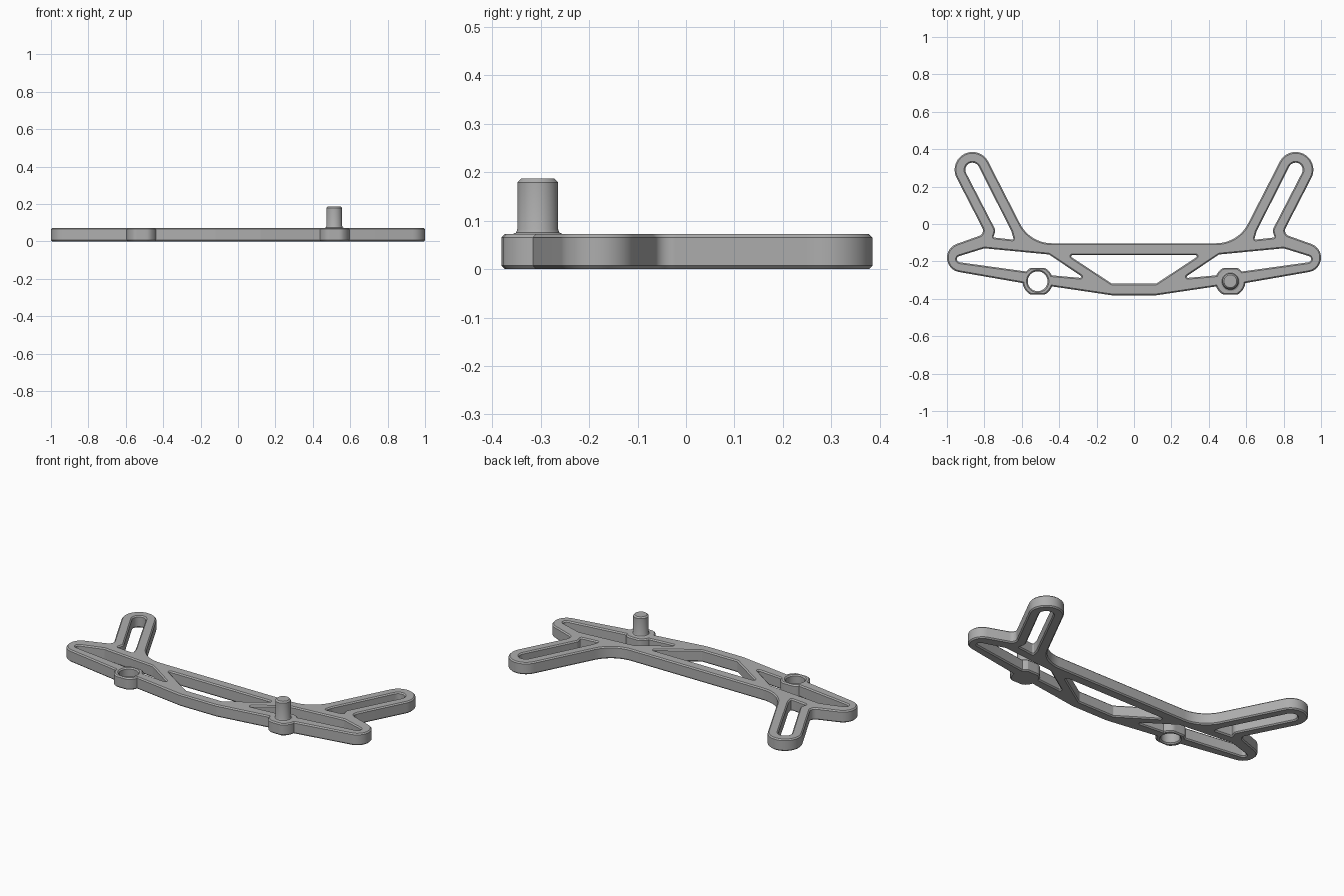
import bpy, bmesh
from math import radians, sin, cos, tan, pi
from mathutils import Vector

cube = bpy.data.objects.get("Cube")
if cube:
    bpy.data.objects.remove(cube, do_unlink=True)

THICK = 0.072
CHAMFER = 0.007
BOSS = (0.515, -0.306)      # centre of the right-hand boss
ARM_END = (0.864, 0.29)     # centre of the arm's rounded end

grey = bpy.data.materials.new("plain grey")
grey.use_nodes = True
grey.diffuse_color = (0.42, 0.42, 0.42, 1)
grey.node_tree.nodes["Principled BSDF"].inputs["Base Color"].default_value = grey.diffuse_color


def arc(centre, r, start, end, steps=16, flat=1.0):
    """Arc points in degrees; flat limits the height above and below the centre."""
    pts = []
    for i in range(steps + 1):
        a = radians(start + (end - start) * i / steps)
        dy = max(-flat, min(flat, r * sin(a)))
        pts.append((centre[0] + r * cos(a), centre[1] + dy, 0))
    return pts


def rounded(path, steps=10):
    """Closed path of (x, y, corner radius) turned into plain points."""
    pts = []
    for i, (x, y, r) in enumerate(path):
        p = Vector((x, y))
        if r == 0:
            pts.append(p)
            continue
        va = (Vector(path[i - 1][:2]) - p).normalized()
        vb = (Vector(path[(i + 1) % len(path)][:2]) - p).normalized()
        half = va.angle(vb) / 2
        c = p + (va + vb).normalized() * (r / sin(half))
        s, e = p + va * (r / tan(half)) - c, p + vb * (r / tan(half)) - c
        pts += [c + s.lerp(e, k / steps).normalized() * r for k in range(steps + 1)]
    return pts


def mirrored(path):
    return [(-x, y, r) for x, y, r in reversed(path)]


def finish(name, mesh):
    bm = bmesh.new()
    bm.from_mesh(mesh)
    bmesh.ops.remove_doubles(bm, verts=bm.verts, dist=0.0002)
    bmesh.ops.recalc_face_normals(bm, faces=bm.faces)
    bm.to_mesh(mesh)
    bm.free()
    mesh.materials.clear()
    mesh.materials.append(grey)
    ob = bpy.data.objects.new(name, mesh)
    bpy.context.collection.objects.link(ob)
    bpy.ops.object.select_all(action='DESELECT')
    ob.select_set(True)
    bpy.context.view_layer.objects.active = ob
    bpy.ops.object.shade_smooth_by_angle(angle=radians(28))
    return ob


def plate(name, loops):
    """Chamfered flat plate from an outline and its windows."""
    cu = bpy.data.curves.new(name + " outline", 'CURVE')
    cu.dimensions = '2D'
    cu.fill_mode = 'BOTH'
    cu.extrude = THICK / 2 - CHAMFER
    cu.bevel_depth = CHAMFER
    cu.bevel_resolution = 0
    cu.offset = -CHAMFER
    for path in loops:
        pts = rounded(path)
        sp = cu.splines.new('POLY')
        sp.points.add(len(pts) - 1)
        for q, p in zip(sp.points, pts):
            q.co = (p.x, p.y, 0, 1)
        sp.use_cyclic_u = True
    tmp = bpy.data.objects.new("outline helper", cu)
    bpy.context.collection.objects.link(tmp)
    deps = bpy.context.evaluated_depsgraph_get()
    mesh = bpy.data.meshes.new_from_object(tmp.evaluated_get(deps))
    bpy.data.objects.remove(tmp, do_unlink=True)
    ob = finish(name, mesh)
    ob.location.z = THICK / 2
    return ob


def lathe(name, profile, centre):
    """Turned part from (radius, z) points."""
    bm = bmesh.new()
    vs = [bm.verts.new((r, 0, z)) for r, z in profile]
    es = [bm.edges.new(pair) for pair in zip(vs, vs[1:])]
    bmesh.ops.spin(bm, geom=vs + es, axis=(0, 0, 1), cent=(0, 0, 0),
                   angle=2 * pi, steps=40)
    mesh = bpy.data.meshes.new(name)
    bm.to_mesh(mesh)
    bm.free()
    ob = finish(name, mesh)
    ob.location = (*centre, 0)
    return ob


# Right half of the outer outline, from front centre round to back centre
half = [(0.12, -0.381, 0.03)]
half += arc(BOSS, 0.081, 200, 353, flat=0.072)
half += arc((0.922, -0.18), 0.078, -80, 70)
half += [(0.795, -0.052, 0.03)]
half += arc(ARM_END, 0.095, -27, 153, 24)
half += [(0.556, -0.103, 0.19)]
outline = half + mirrored(half)

# Window between the wing bars, notched by the boss
wing = [(0.455, -0.163, 0.012), (0.265, -0.29, 0.006)]
wing += arc(BOSS, 0.081, 157, 40, flat=0.072)
wing += arc((0.93, -0.188), 0.017, -80, 70, 8)
wing += [(0.80, -0.13, 0.02)]

# Slot along the arm, flaring at its foot
slot = arc(ARM_END, 0.038, -27, 153, 12)
slot += [(0.655, -0.04, 0.03), (0.643, -0.084, 0.006),
         (0.752, -0.072, 0.006), (0.74, -0.033, 0.03)]

# Central trapezoid window
centre = [(0.12, -0.318, 0.01), (0.35, -0.167, 0.006)]
centre += mirrored(centre)

# Round socket through the left boss
socket = arc((-BOSS[0], BOSS[1]), 0.053, 0, 351, 39)

plate("bracket_frame", [outline, wing, mirrored(wing), slot, mirrored(slot), centre, socket])

# Upright pin on the other boss, with a small fillet at its foot
lathe("locating_pin", [(0, THICK - 0.01), (0.052, THICK - 0.01), (0.052, THICK),
                       (0.045, THICK + 0.003), (0.042, THICK + 0.01), (0.042, 0.179),
                       (0.034, 0.187), (0, 0.187)], BOSS)
